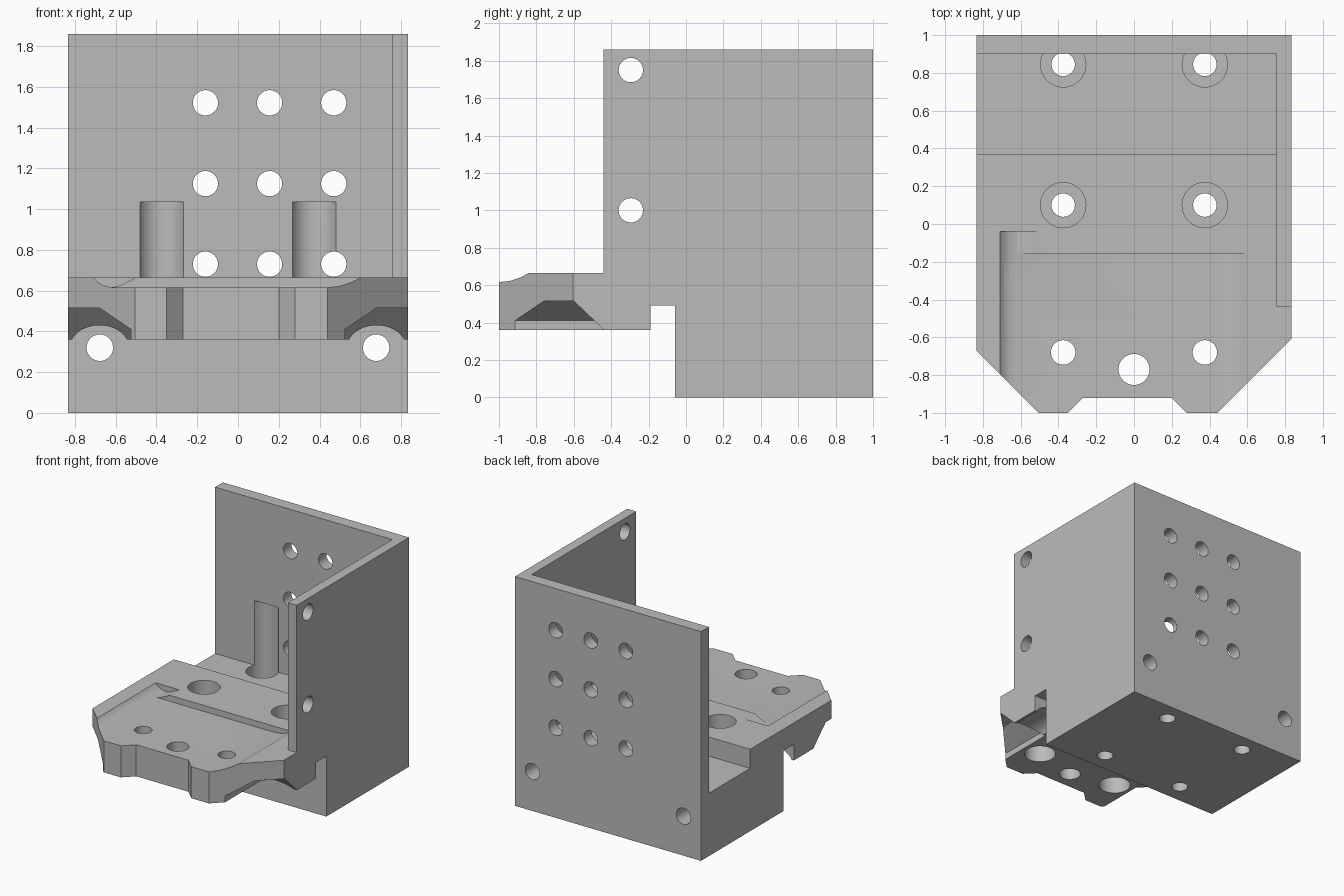
import bpy, bmesh, math

old = bpy.data.objects.get("Cube")
if old:
    bpy.data.objects.remove(old, do_unlink=True)

grey = bpy.data.materials.new("plain_grey")
grey.use_nodes = True
grey.diffuse_color = (0.5, 0.5, 0.5, 1)
grey.node_tree.nodes["Principled BSDF"].inputs["Base Color"].default_value = (0.5, 0.5, 0.5, 1)


def make_object(name, bm):
    bmesh.ops.recalc_face_normals(bm, faces=bm.faces)
    mesh = bpy.data.meshes.new(name)
    bm.to_mesh(mesh)
    bm.free()
    mesh.materials.append(grey)
    obj = bpy.data.objects.new(name, mesh)
    bpy.context.collection.objects.link(obj)
    return obj


def prism(name, outline, axis, lo, hi):
    """Extrude a 2D outline along the given axis."""
    place = {"x": lambda a, b, t: (t, a, b),
             "y": lambda a, b, t: (a, t, b),
             "z": lambda a, b, t: (a, b, t)}[axis]
    bm = bmesh.new()
    rings = [[bm.verts.new(place(a, b, t)) for a, b in outline] for t in (lo, hi)]
    bm.faces.new(rings[0])
    bm.faces.new(rings[1])
    n = len(outline)
    for i in range(n):
        j = (i + 1) % n
        bm.faces.new((rings[0][i], rings[0][j], rings[1][j], rings[1][i]))
    return make_object(name, bm)


def ellipse(a, b, ra, rb, n=40):
    return [(a + ra * math.cos(2 * math.pi * i / n),
             b + rb * math.sin(2 * math.pi * i / n)) for i in range(n)]


def rect(a0, a1, b0, b1):
    return [(a0, b0), (a1, b0), (a1, b1), (a0, b1)]


# Body: side outline with shelf, underside slot and walls
TOP = 0.665
body = prism("bracket_body", [
    (-.06, 0), (1, 0), (1, 1.86), (-.44, 1.86), (-.44, TOP), (-1, TOP),
    (-1, .36), (-.19, .36), (-.19, .49), (-.06, .49)], "x", -.835, .835)


def cut(outline, axis, lo, hi):
    subtract(prism("cutter", outline, axis, lo, hi))


def subtract(cutter):
    mod = body.modifiers.new("cut", "BOOLEAN")
    mod.operation = "DIFFERENCE"
    mod.solver = "EXACT"
    mod.object = cutter
    bpy.context.view_layer.objects.active = body
    bpy.ops.object.modifier_apply(modifier=mod.name)
    bpy.data.objects.remove(cutter, do_unlink=True)


def hole(a, b, r, axis, lo, hi):
    cut(ellipse(a, b, r, r), axis, lo, hi)


# Open space between the walls, and the lower floor behind the shelf
cut(rect(-1, .755, -.6, .9), "z", TOP, 2)
cut(rect(-1, .755, .37, .9), "z", .51, .8)

# Shallow dished pocket on the shelf, with a rounded left groove
cut([(-.72, .7), (-.71, TOP), (-.69, .642), (-.66, .625), (-.62, .616), (.44, .616),
     (.5, .623), (.56, .643), (.6, TOP), (.61, .7)], "y", -1.2, -.16)
cut([(-.72, .7), (-.71, TOP), (-.69, .642), (-.66, .625), (-.62, .616), (-.58, .625),
     (-.5, TOP), (-.49, .7)], "y", -.3, -.04)

# Clipped front corners and front notch
cut([(-.835, -.67), (-.505, -1), (-.505, -1.2), (-1, -1.2), (-1, -.505)], "z", .2, .8)
cut([(.835, -.605), (.44, -1), (.44, -1.2), (1, -1.2), (1, -.44)], "z", .2, .8)
cut([(-.43, -1.08), (-.27, -.92), (.2, -.92), (.36, -1.08)], "z", .2, .8)

# Undercut pockets and screw clearance below each front corner
for side in (-1, 1):
    bm = bmesh.new()
    for x, y, z in ((.525, -.38, .3), (.525, -.49, .41), (.68, -.6, .515)):
        for cx in (x, 1):
            for cy in (y, -1.2):
                bm.verts.new((side * cx, cy, z))
    bmesh.ops.convex_hull(bm, input=bm.verts)
    subtract(make_object("cutter", bm))
    cut(ellipse(side * .68, .32, .145, .11), "y", -1.2, -.12)
    hole(side * .678, .32, .065, "y", -.3, 1.2)

# Vertical screw holes; the rear pair bite into the back wall
for x in (-.375, .375):
    for y, head in ((.1, .9), (.845, 1.035)):
        hole(x, y, .12, "z", .2, head)
        hole(x, y, .062, "z", -.2, .4)
    hole(x, -.68, .065, "z", .2, .8)
    hole(x, -.68, .12, "z", .2, .5)
hole(0, -.77, .082, "z", .2, .8)

# Grid of holes in the back wall
for x in (-.16, .155, .47):
    for z in (.73, 1.125, 1.522):
        hole(x, z, .062, "y", .8, 1.2)

# Two holes near the front edge of the side wall
for z in (1, 1.75):
    hole(-.295, z, .065, "x", .6, 1)

bpy.ops.object.select_all(action="DESELECT")
body.select_set(True)
bpy.context.view_layer.objects.active = body
bpy.ops.object.shade_smooth_by_angle(angle=math.radians(25))
